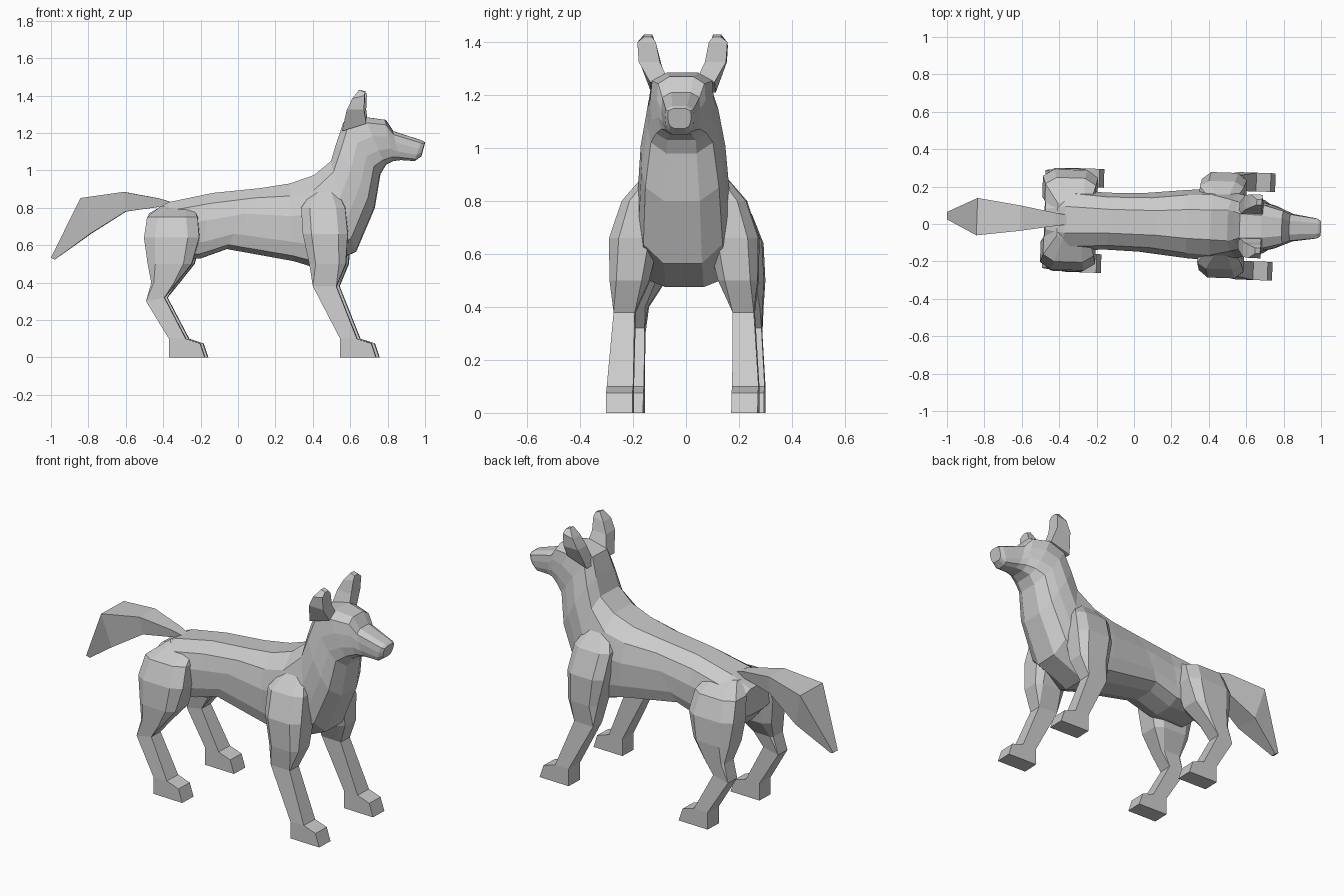
import bpy, bmesh, math


def loft(name, rings, mirror=False):
    """Skin a list of equal-length point rings, cap the ends, flat shade."""
    bm = bmesh.new()
    loops = [[bm.verts.new(p) for p in ring] for ring in rings]
    n = len(loops[0])
    for a, b in zip(loops, loops[1:]):
        for i in range(n):
            j = (i + 1) % n
            bm.faces.new((a[i], a[j], b[j], b[i]))
    bm.faces.new(loops[0])
    bm.faces.new(loops[-1])
    bmesh.ops.remove_doubles(bm, verts=bm.verts, dist=0.0005)
    bmesh.ops.recalc_face_normals(bm, faces=bm.faces)
    me = bpy.data.meshes.new(name)
    bm.to_mesh(me)
    bm.free()
    ob = bpy.data.objects.new(name, me)
    bpy.context.collection.objects.link(ob)
    # the whole animal is turned very slightly about z
    ob.rotation_euler.z = math.radians(-2)
    ob.location.y = 0.01
    if mirror:
        m = ob.modifiers.new("mirror", 'MIRROR')
        m.use_axis = (False, True, False)
    return ob


def spine_ring(tx, tz, bx, bz, w, profile):
    """Section hanging from a top point to a bottom point; profile = (width, t)."""
    right = [(tx + (bx - tx) * t, w * f, tz + (bz - tz) * t) for f, t in profile]
    left = [(x, -y, z) for x, y, z in reversed(right)]
    return right + left


def limb_ring(x0, x1, y0, y1, zb, zf=None, c=0.0):
    """Chamfered rectangle, zb at the back edge and zf at the front edge."""
    zf = zb if zf is None else zf
    uv = [(c, 0), (1 - c, 0), (1, c), (1, 1 - c), (1 - c, 1), (c, 1), (0, 1 - c), (0, c)]
    return [(x0 + (x1 - x0) * u, y0 + (y1 - y0) * v, zb + (zf - zb) * u) for u, v in uv]


# Torso, neck and head in one skin
torso = [(0.42, 0), (0.85, 0.16), (1, 0.42), (0.97, 0.75), (0.84, 0.93), (0.38, 1)]
head = [(0.5, 0), (0.95, 0.12), (1, 0.4), (0.95, 0.7), (0.8, 0.9), (0.45, 1)]
neck = [(0.48, 0), (0.8, 0.12), (1, 0.4), (0.97, 0.65), (0.87, 0.85), (0.42, 1)]
body = [
    (-0.475, 0.77, -0.48, 0.62, 0.13, torso),
    (-0.37, 0.83, -0.40, 0.53, 0.17, torso),
    (-0.13, 0.88, -0.20, 0.53, 0.152, torso),
    (0.12, 0.905, -0.06, 0.58, 0.157, torso),
    (0.28, 0.93, 0.30, 0.515, 0.183, torso),
    (0.41, 0.975, 0.43, 0.475, 0.19, torso),
    (0.50, 1.05, 0.63, 0.565, 0.172, neck),
    (0.53, 1.15, 0.73, 0.80, 0.16, neck),
    (0.565, 1.255, 0.76, 0.98, 0.135, neck),
    (0.68, 1.285, 0.79, 1.03, 0.12, head),
    (0.79, 1.27, 0.83, 1.05, 0.092, head),
    (0.83, 1.21, 0.87, 1.055, 0.074, head),
    (0.985, 1.16, 0.945, 1.05, 0.055, head),
    (1.0, 1.15, 0.98, 1.075, 0.044, head),
]
loft("body_and_head", [spine_ring(*r) for r in body])

# Bushy tail with a flat, wide top
brush = [(1, 0), (0.75, 1)]
tail = [
    (-0.34, 0.825, -0.34, 0.79, 0.022),
    (-0.42, 0.85, -0.42, 0.805, 0.035),
    (-0.61, 0.885, -0.60, 0.78, 0.068),
    (-0.84, 0.852, -0.79, 0.66, 0.10),
    (-1.0, 0.533, -0.98, 0.523, 0.02),
]
loft("tail", [spine_ring(*r, brush) for r in tail])


def foot(x, y0, y1):
    """Paw rings from the ankle down to the sole."""
    return [limb_ring(x, x + 0.09, y0, y1, 0.1),
            limb_ring(x, x + 0.167, y0, y1, 0.06, 0.075),
            limb_ring(x, x + 0.192, y0, y1, 0)]


# Front legs with shoulders, the tops buried in the chest
front = [
    limb_ring(0.41, 0.53, 0.06, 0.15, 0.90, c=0.25),
    limb_ring(0.345, 0.58, 0.08, 0.235, 0.80, c=0.2),
    limb_ring(0.355, 0.595, 0.09, 0.282, 0.66, c=0.2),
    limb_ring(0.39, 0.585, 0.13, 0.28, 0.50, c=0.18),
    limb_ring(0.41, 0.535, 0.185, 0.265, 0.38),
]
loft("front_legs", front + foot(0.556, 0.187, 0.287), True)

# Hind legs with hips, the tops buried in the rump
hind = [
    limb_ring(-0.41, -0.24, 0.03, 0.10, 0.81, c=0.2),
    limb_ring(-0.48, -0.21, 0.06, 0.225, 0.75, c=0.22),
    limb_ring(-0.495, -0.2, 0.08, 0.268, 0.64, c=0.2),
    limb_ring(-0.475, -0.24, 0.10, 0.275, 0.50, c=0.18),
    limb_ring(-0.455, -0.32, 0.165, 0.268, 0.40, c=0.1),
    limb_ring(-0.483, -0.385, 0.18, 0.262, 0.30, 0.32),
]
loft("hind_legs", hind + foot(-0.36, 0.178, 0.278), True)

# Four-sided ears, backs running on from the neck
ear = [
    limb_ring(0.56, 0.69, 0.05, 0.122, 1.21, 1.25),
    limb_ring(0.588, 0.68, 0.085, 0.165, 1.325),
    limb_ring(0.618, 0.683, 0.10, 0.17, 1.385, 1.40),
    limb_ring(0.652, 0.68, 0.115, 0.145, 1.43, 1.42),
]
loft("ears", ear, True)
